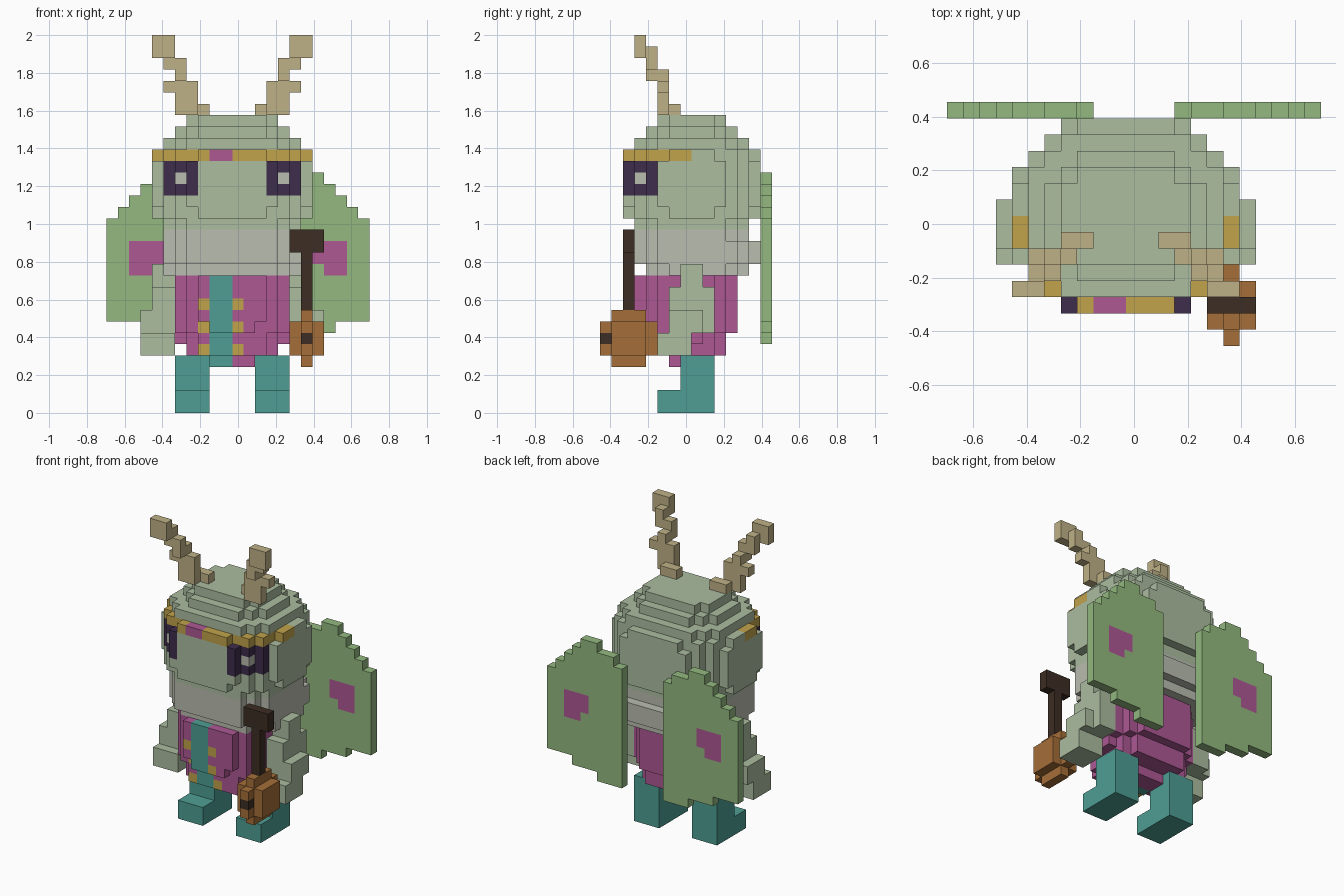
import bpy, bmesh

cube = bpy.data.objects.get("Cube")
if cube:
    bpy.data.objects.remove(cube, do_unlink=True)

V = 2 / 33                          # size of one block
OX, OY = -11.5 * V, -7.5 * V        # grid corner


def lin(c):
    c /= 255
    return c / 12.92 if c <= 0.04045 else ((c + 0.055) / 1.055) ** 2.4


COLOURS = {
    "sage": (172, 189, 160), "wing_green": (147, 185, 127), "magenta": (173, 88, 148),
    "teal": (78, 158, 148), "gold": (193, 163, 76), "tan": (191, 177, 134),
    "dark_brown": (60, 45, 35), "orange_brown": (165, 110, 56),
    "purple": (62, 45, 76), "pale_grey": (186, 189, 176),
}
MATS = {}
for name, rgb in COLOURS.items():
    m = bpy.data.materials.new(name)
    col = tuple(lin(c) for c in rgb) + (1.0,)
    m.use_nodes = True
    m.diffuse_color = col
    bsdf = next(n for n in m.node_tree.nodes if n.type == 'BSDF_PRINCIPLED')
    bsdf.inputs["Base Color"].default_value = col
    bsdf.inputs["Roughness"].default_value = 0.9
    MATS[name] = m

# Each block side: outward step and its four corners, counter-clockwise from outside
SIDES = [((1, 0, 0), [(1, 0, 0), (1, 1, 0), (1, 1, 1), (1, 0, 1)]),
         ((-1, 0, 0), [(0, 0, 0), (0, 0, 1), (0, 1, 1), (0, 1, 0)]),
         ((0, 1, 0), [(0, 1, 0), (0, 1, 1), (1, 1, 1), (1, 1, 0)]),
         ((0, -1, 0), [(0, 0, 0), (1, 0, 0), (1, 0, 1), (0, 0, 1)]),
         ((0, 0, 1), [(0, 0, 1), (1, 0, 1), (1, 1, 1), (0, 1, 1)]),
         ((0, 0, -1), [(0, 0, 0), (0, 1, 0), (1, 1, 0), (1, 0, 0)])]


def box(x0, x1, y0, y1, z0, z1):
    return {(i, j, k) for i in range(x0, x1) for j in range(y0, y1) for k in range(z0, z1)}


def boxes(*specs):
    return set().union(*(box(*s) for s in specs))


def mirror(cells, total=21):
    return {(total - i, j, k) for i, j, k in cells}


def layer(k0, k1, j0, halves):
    """Rounded slab: one half width per row, starting at row j0."""
    return boxes(*[(11 - h, 11 + h, j0 + n, j0 + n + 1, k0, k1) for n, h in enumerate(halves)])


def build(name, cells, paint):
    """Skin the outside of a set of blocks; paint is a colour or a rule per block."""
    rule = paint if callable(paint) else (lambda i, j, k: paint)
    mesh = bpy.data.meshes.new(name)
    bm = bmesh.new()
    slots, verts = [], {}
    for c in sorted(cells):
        colour = rule(*c)
        if colour not in slots:
            slots.append(colour)
            mesh.materials.append(MATS[colour])
        for d, corners in SIDES:
            if tuple(a + b for a, b in zip(c, d)) in cells:
                continue
            loop = []
            for q in corners:
                p = tuple(a + b for a, b in zip(c, q))
                if p not in verts:
                    verts[p] = bm.verts.new((OX + p[0] * V, OY + p[1] * V, p[2] * V))
                loop.append(verts[p])
            bm.faces.new(loop).material_index = slots.index(colour)
    bm.to_mesh(mesh)
    bm.free()
    ob = bpy.data.objects.new(name, mesh)
    bpy.context.collection.objects.link(ob)
    return ob


# Head with headband and eyes
ROUND = [4, 5, 6, 6, 6, 6, 6, 6, 5, 4]
BAND = [3, 5, 6, 6, 7, 7, 7, 7, 6, 6, 5, 3]
head = (layer(16, 17, 3, ROUND) | layer(17, 18, 2, BAND)
        | layer(18, 22, 2, [4, 5, 6, 7, 7, 7, 7, 7, 7, 6, 5, 4])
        | layer(22, 23, 2, BAND) | layer(23, 24, 3, ROUND)
        | layer(24, 25, 4, [3, 4, 5, 5, 5, 5, 4, 3])
        | layer(25, 26, 5, [3, 4, 4, 4, 4, 3]))
EYE = {(7, 2), (6, 3), (5, 4)}


def head_paint(i, j, k):
    if k == 22 and j < 8:
        return "magenta" if j == 2 and i in (9, 10) else "gold"
    m = min(i, 21 - i)
    if 19 <= k < 22 and (m, j) in EYE:
        return "pale_grey" if (m, k) == (6, 20) else "purple"
    return "sage"


build("head", head, head_paint)

# Antennae
antenna = boxes((4, 6, 3, 4, 31, 33), (5, 6, 4, 5, 31, 32), (5, 7, 4, 5, 30, 31),
                (6, 7, 4, 6, 29, 30), (5, 8, 5, 6, 28, 29), (6, 8, 5, 6, 26, 28),
                (7, 9, 6, 7, 26, 27))
build("right_antenna", antenna, "tan")
build("left_antenna", mirror(antenna), "tan")

# Fluffy collar
build("collar", layer(15, 16, 3, ROUND) | layer(13, 15, 3, [4, 5, 6, 6, 6, 6, 6, 6, 6, 5, 4])
      | layer(12, 13, 4, [4, 5, 6, 6, 6, 6, 6, 5, 4]), "pale_grey")

# Robe with front strip and buttons
robe = (layer(8, 12, 3, [3, 4, 5, 5, 5, 5, 5, 4, 3]) | layer(7, 8, 3, [2, 4, 5, 5, 5, 5, 5, 4, 3])
        | layer(6, 7, 4, [3, 4, 5, 5, 5, 4, 3]) | layer(5, 6, 4, [3, 4, 4, 4, 4, 4, 3])
        | layer(4, 5, 6, [2, 2, 2]))


def robe_paint(i, j, k):
    if (i, j - 1, k) not in robe:
        if i in (9, 10):
            return "teal"
        if i in (8, 11) and k in (5, 7, 9):
            return "gold"
    return "magenta"


build("robe", robe, robe_paint)

# Arms and hands
arm = boxes((4, 6, 7, 9, 11, 13), (4, 6, 6, 10, 7, 11), (3, 4, 6, 9, 7, 9), (3, 6, 5, 8, 5, 7))
build("right_arm", arm, "sage")
build("left_arm", mirror(arm), "sage")

# Legs with feet
leg = boxes((6, 9, 7, 10, 0, 5), (6, 9, 5, 10, 0, 2))
build("right_leg", leg, "teal")
build("left_leg", mirror(leg), "teal")

# Wings: top and bottom of each column, from the outer edge inward
TOPS = [17, 18, 19, 20, 21, 21, 20, 20, 19]
BOTTOMS = [8, 8, 8, 7, 7, 7, 6, 6, 6]
wing = boxes(*[(i, i + 1, 14, 15, b, t) for i, (b, t) in enumerate(zip(BOTTOMS, TOPS))])
SPOT = boxes((2, 4, 14, 15, 12, 15), (4, 5, 14, 15, 13, 15))
for name, cells, spot in (("right_wing", wing, SPOT),
                          ("left_wing", mirror(wing, 22), mirror(SPOT, 22))):
    build(name, cells, lambda i, j, k, s=spot: "magenta" if (i, j, k) in s else "wing_green")

# Staff with cross bar
build("staff", boxes((17, 18, 2, 3, 9, 14), (16, 19, 2, 3, 14, 16)), "dark_brown")

# Body of the staff, with a dark round mark
drum = boxes((16, 19, 1, 4, 5, 8), (17, 18, 1, 4, 4, 9), (17, 18, 0, 5, 5, 8))
build("staff_drum", drum, lambda i, j, k: "dark_brown" if (j, k) == (0, 6) else "orange_brown")
